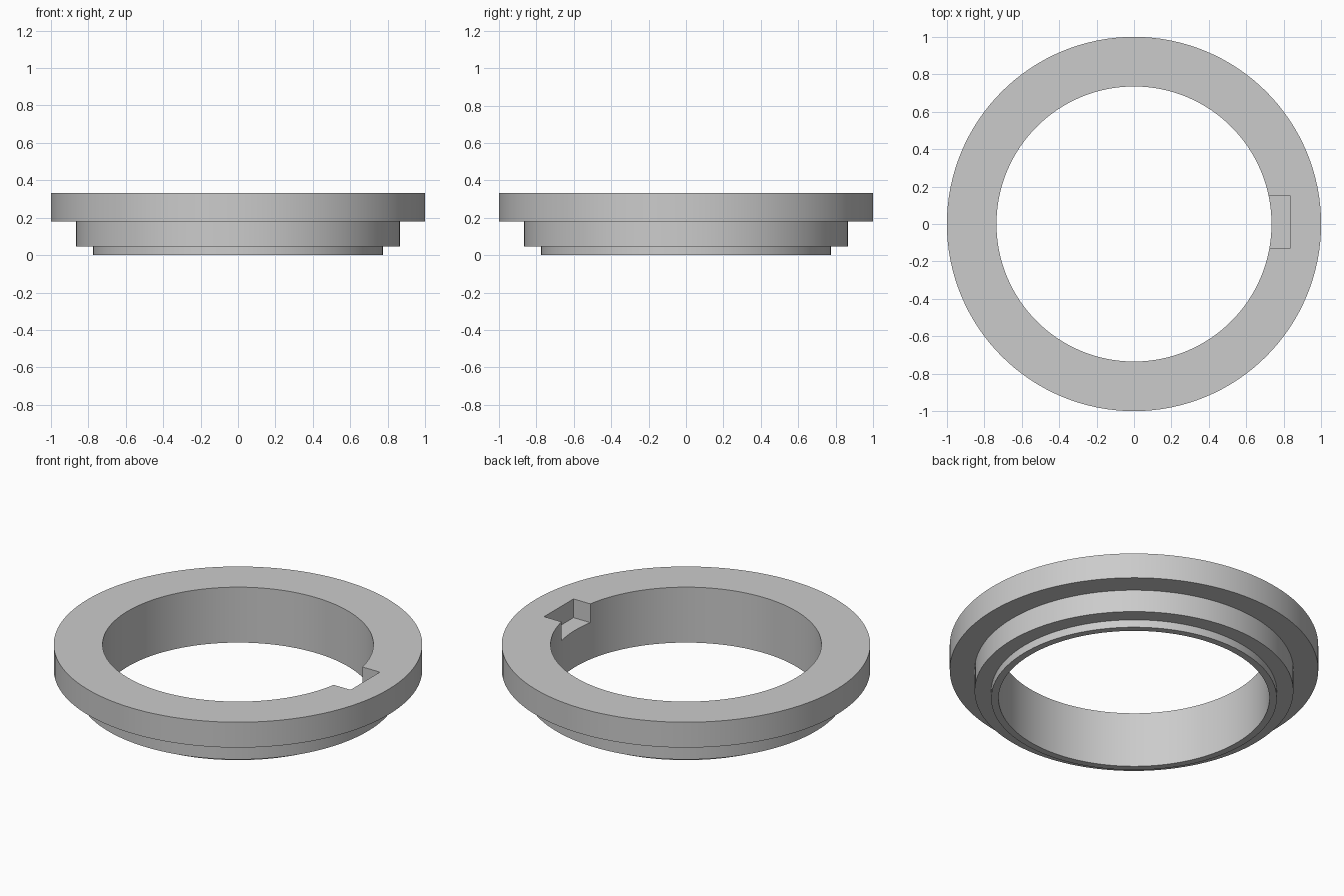
import bpy
import math

SEGMENTS = 128

cube = bpy.data.objects.get("Cube")
if cube:
    bpy.data.objects.remove(cube, do_unlink=True)

grey = bpy.data.materials.new("plain_grey")
grey.use_nodes = True
colour = (0.6, 0.6, 0.6, 1)
grey.diffuse_color = colour
grey.node_tree.nodes["Principled BSDF"].inputs["Base Color"].default_value = colour


def lathe(name, profile):
    """Revolve a closed (radius, height) profile around z."""
    n = len(profile)
    verts = []
    for s in range(SEGMENTS):
        a = 2 * math.pi * s / SEGMENTS
        verts += [(r * math.cos(a), r * math.sin(a), z) for r, z in profile]
    faces = []
    for s in range(SEGMENTS):
        a, b = s * n, (s + 1) % SEGMENTS * n
        for i in range(n):
            j = (i + 1) % n
            faces.append((a + i, b + i, b + j, a + j))
    mesh = bpy.data.meshes.new(name)
    mesh.from_pydata(verts, [], faces)
    mesh.materials.append(grey)
    obj = bpy.data.objects.new(name, mesh)
    bpy.context.collection.objects.link(obj)
    return obj


# Stepped ring: narrow spigot, middle shoulder, wide flange
ring = lathe("stepped_ring", [
    (0.735, 0), (0.775, 0), (0.775, 0.046), (0.865, 0.046),
    (0.865, 0.18), (1, 0.18), (1, 0.332), (0.735, 0.332)])

# Key notch in the top inner edge on the left side
x0, x1, y0, y1, z0, z1 = 0.6, 0.835, -0.128, 0.15, 0.22, 0.45
bpy.ops.mesh.primitive_cube_add(
    size=1, location=((x0 + x1) / 2, (y0 + y1) / 2, (z0 + z1) / 2))
cutter = bpy.context.object
cutter.name = "notch_cutter"
cutter.scale = (x1 - x0, y1 - y0, z1 - z0)
cutter.data.materials.append(grey)
cutter.hide_render = True

cut = ring.modifiers.new("key_notch", "BOOLEAN")
cut.operation = "DIFFERENCE"
cut.solver = "EXACT"
cut.object = cutter

# Apply the cut, then smooth the round walls and keep the corners sharp
bpy.ops.object.select_all(action="DESELECT")
ring.select_set(True)
bpy.context.view_layer.objects.active = ring
bpy.ops.object.modifier_apply(modifier=cut.name)
bpy.data.objects.remove(cutter, do_unlink=True)
bpy.ops.object.shade_smooth_by_angle(angle=math.radians(30))
